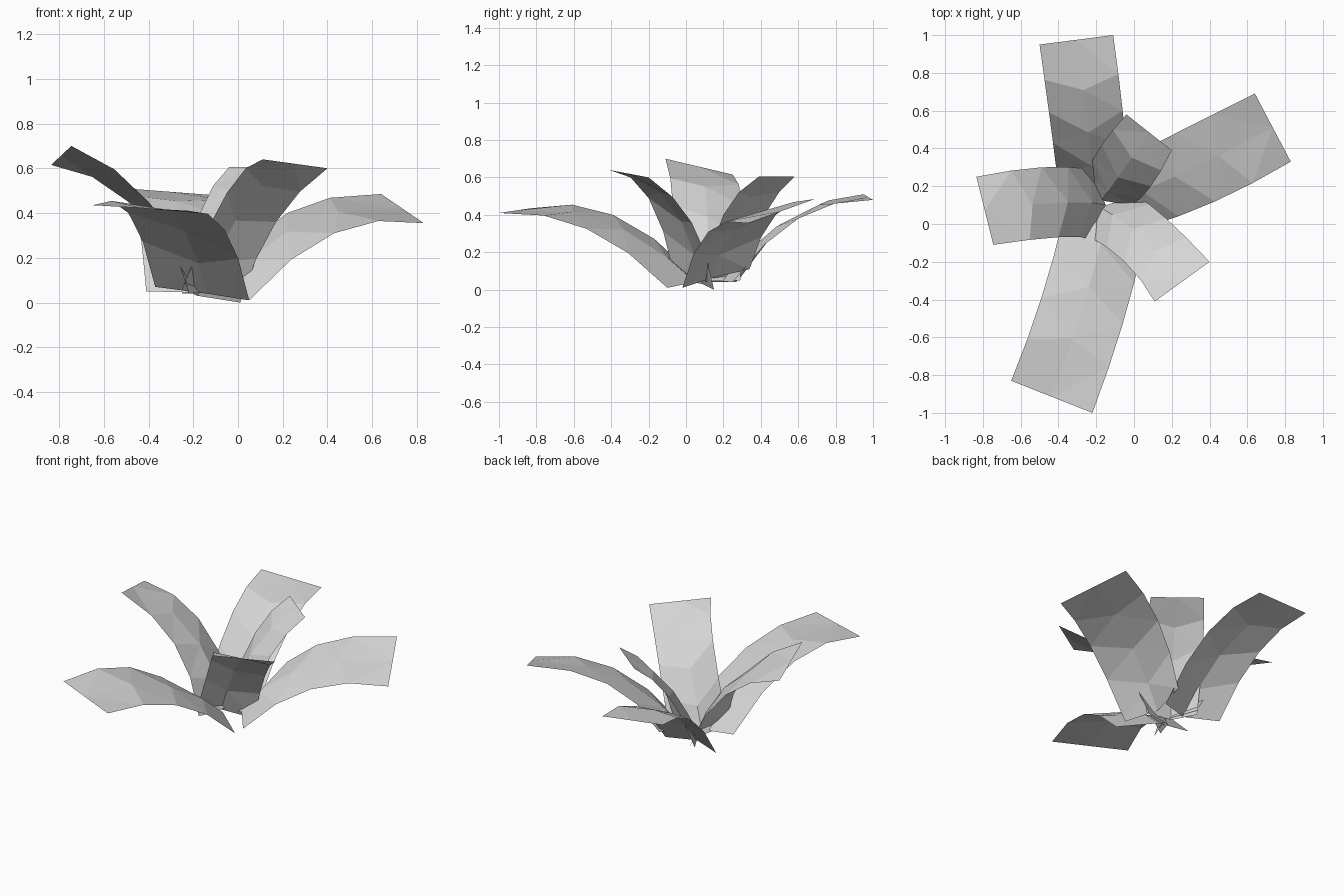
import bpy
import bmesh
from mathutils import Vector

default_cube = bpy.data.objects.get("Cube")
if default_cube:
    bpy.data.objects.remove(default_cube, do_unlink=True)

# One plain grey for the whole plant
GREY = (0.67, 0.67, 0.67, 1.0)
leaf_grey = bpy.data.materials.new("leaf_grey")
leaf_grey.use_nodes = True
leaf_grey.diffuse_color = GREY
leaf_grey.node_tree.nodes["Principled BSDF"].inputs["Base Color"].default_value = GREY

SEGMENTS = 4


def arc_point(base, bend, tip, t):
    """Point on the parabola running through base, bend (halfway) and tip."""
    near = (1 - t) * (1 - 2 * t)
    middle = 4 * t * (1 - t)
    far = t * (2 * t - 1)
    return Vector(base) * near + Vector(bend) * middle + Vector(tip) * far


def make_leaf(name, left_edge, right_edge):
    """Broad strip whose midrib arches in toward the plant's centre near the base."""
    bm = bmesh.new()
    rib_line = [(Vector(a) + Vector(b)) / 2 for a, b in zip(left_edge, right_edge)]
    inward = rib_line[0] - rib_line[1]
    inward.z = 0
    inward.normalize()
    rows = []
    for i in range(SEGMENTS + 1):
        t = i / SEGMENTS
        rib_t = t ** 1.3
        left = arc_point(*left_edge, t)
        right = arc_point(*right_edge, t)
        rib = arc_point(*rib_line, rib_t) + inward * 0.075 * (1 - rib_t)
        rows.append([bm.verts.new(p) for p in (left, rib, right)])

    # Two facets per cell, with the diagonals mirrored across the midrib
    for (l0, m0, r0), (l1, m1, r1) in zip(rows, rows[1:]):
        for corners in ((l0, m0, m1), (l0, m1, l1), (m0, r0, m1), (r0, r1, m1)):
            bm.faces.new(corners)
    bmesh.ops.recalc_face_normals(bm, faces=bm.faces)
    if sum(face.normal.z for face in bm.faces) < 0:
        bmesh.ops.reverse_faces(bm, faces=bm.faces)

    mesh = bpy.data.meshes.new(name)
    bm.to_mesh(mesh)
    bm.free()
    mesh.materials.append(leaf_grey)
    leaf = bpy.data.objects.new(name, mesh)
    bpy.context.collection.objects.link(leaf)


# Each edge is given as base, bend and tip
make_leaf("back_leaf",
          [(-.41, .28, .05), (-.45, .59, .39), (-.5, .95, .51)],
          [(-.03, .25, .04), (-.06, .6, .38), (-.11, 1, .48)])
make_leaf("right_leaf",
          [(-.22, -.08, .04), (-.4, -.07, .45), (-.745, -.11, .7)],
          [(-.23, .29, .05), (-.49, .3, .45), (-.835, .25, .615)])
make_leaf("front_leaf",
          [(.05, -.1, .01), (-.06, -.53, .325), (-.22, -1, .41)],
          [(-.37, .05, .07), (-.49, -.39, .4), (-.65, -.83, .435)])
make_leaf("left_leaf",
          [(-.05, .34, .11), (.22, .48, .4), (.64, .69, .485)],
          [(.05, -.02, .01), (.43, .12, .31), (.83, .33, .355)])
make_leaf("front_inner_leaf",
          [(.01, .15, 0), (.17, .03, .36), (.4, -.2, .6)],
          [(-.25, -.06, .06), (-.05, -.2, .49), (.11, -.41, .64)])
make_leaf("back_inner_leaf",
          [(-.25, .27, .04), (-.17, .42, .4), (-.04, .58, .605)],
          [(-.01, .1, .04), (.09, .2, .4), (.2, .39, .605)])
